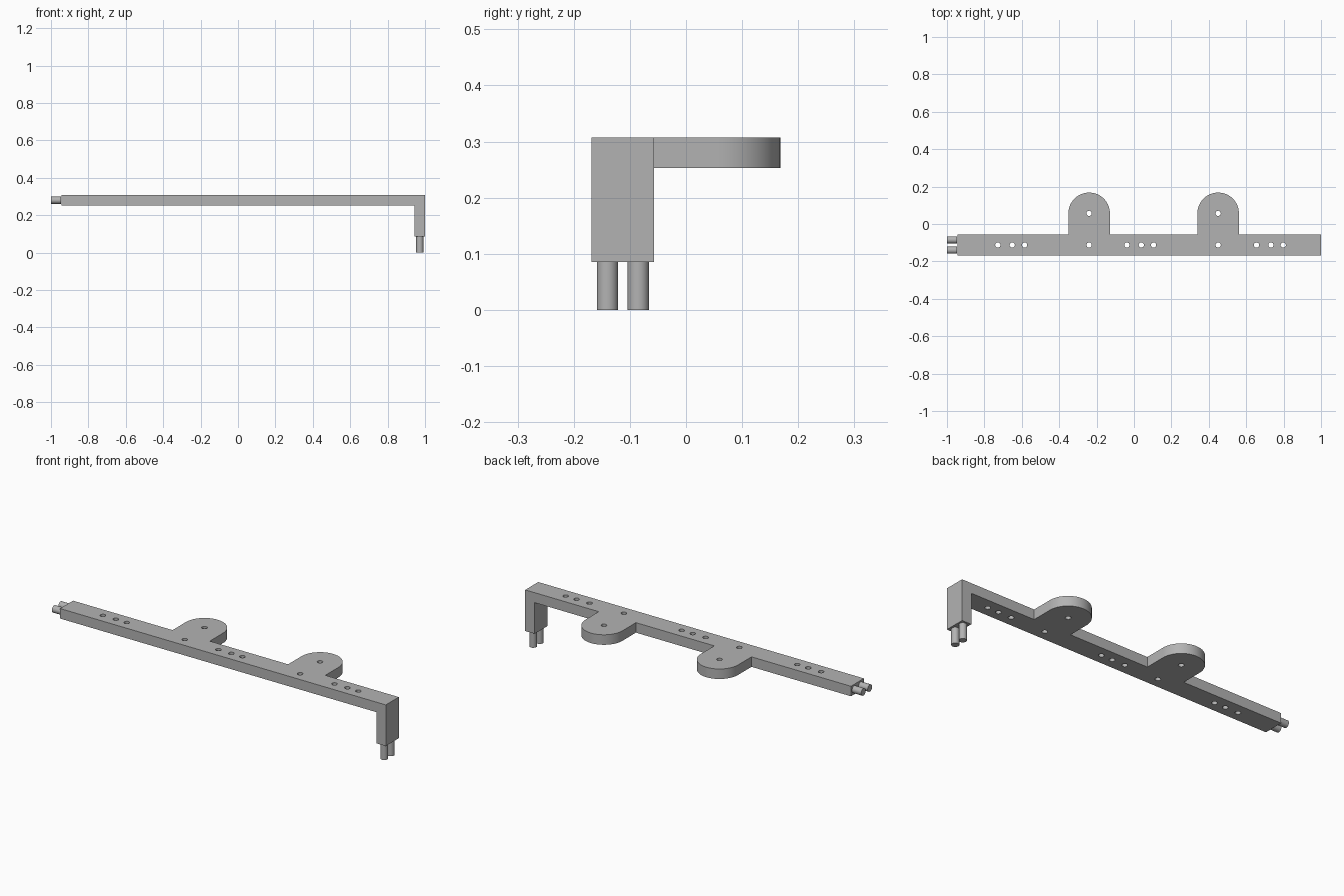
import bpy, bmesh
from math import pi, radians, cos, sin
from mathutils import Matrix, Vector

cube = bpy.data.objects.get("Cube")
if cube:
    bpy.data.objects.remove(cube, do_unlink=True)

grey = bpy.data.materials.new("plain grey")
grey.use_nodes = True
colour = (0.45, 0.45, 0.45, 1)
grey.diffuse_color = colour
grey.node_tree.nodes["Principled BSDF"].inputs["Base Color"].default_value = colour

FRONT, BACK = -0.168, -0.057
BOTTOM, TOP = 0.253, 0.307
LEFT_END, RIGHT_END = 1.0, -0.945
LEG_X, LEG_Z = 0.944, 0.085
TAB_R, TAB_Y = 0.111, 0.057
TABS = (-0.24, 0.45)
MID_Y = (FRONT + BACK) / 2


def finish(name, bm):
    bmesh.ops.recalc_face_normals(bm, faces=bm.faces)
    mesh = bpy.data.meshes.new(name)
    bm.to_mesh(mesh)
    bm.free()
    mesh.materials.append(grey)
    obj = bpy.data.objects.new(name, mesh)
    bpy.context.collection.objects.link(obj)
    return obj


def prism(name, points, direction):
    """Extrude a closed outline along a direction."""
    bm = bmesh.new()
    face = bm.faces.new([bm.verts.new(p) for p in points])
    out = bmesh.ops.extrude_face_region(bm, geom=[face])
    verts = [v for v in out["geom"] if isinstance(v, bmesh.types.BMVert)]
    bmesh.ops.translate(bm, verts=verts, vec=Vector(direction))
    return finish(name, bm)


def add_rod(bm, centre, radius, length, axis="Z"):
    turn = Matrix.Rotation(pi / 2, 4, "Y") if axis == "X" else Matrix()
    bmesh.ops.create_cone(bm, cap_ends=True, segments=32, radius1=radius, radius2=radius,
                          depth=length, matrix=Matrix.Translation(centre) @ turn)


def smooth(obj):
    bpy.ops.object.select_all(action="DESELECT")
    obj.select_set(True)
    bpy.context.view_layer.objects.active = obj
    bpy.ops.object.shade_smooth_by_angle(angle=radians(30))


def boolean(obj, other, operation):
    mod = obj.modifiers.new(other.name, "BOOLEAN")
    mod.operation, mod.solver, mod.object = operation, "EXACT", other
    bpy.context.view_layer.objects.active = obj
    bpy.ops.object.modifier_apply(modifier=mod.name)
    bpy.data.objects.remove(other, do_unlink=True)


# Bar with a downturned end
profile = [(RIGHT_END, TOP), (RIGHT_END, BOTTOM), (LEG_X, BOTTOM),
           (LEG_X, LEG_Z), (LEFT_END, LEG_Z), (LEFT_END, TOP)]
bar = prism("bar", [(x, FRONT, z) for x, z in profile], (0, BACK - FRONT, 0))

# Rounded mounting tabs, joined into the bar
for cx in TABS:
    arc = [(cx + TAB_R * cos(pi * i / 32), TAB_Y + TAB_R * sin(pi * i / 32), BOTTOM)
           for i in range(33)]
    base = [(cx - TAB_R, MID_Y, BOTTOM), (cx + TAB_R, MID_Y, BOTTOM)]
    boolean(bar, prism("tab", arc + base, (0, 0, TOP - BOTTOM)), "UNION")

# Drilled holes: one pair per tab and three groups of three along the bar
holes = [(cx, y) for cx in TABS for y in (TAB_Y, MID_Y)]
holes += [(start + step, MID_Y) for start in (-0.728, -0.038, 0.655)
          for step in (0, 0.077, 0.143)]
bm = bmesh.new()
for x, y in holes:
    add_rod(bm, (x, y, (BOTTOM + TOP) / 2), 0.014, 0.1)
boolean(bar, finish("drill", bm), "DIFFERENCE")
smooth(bar)

# Paired plug pins at both ends
PIN_R = 0.019
for side, y in (("front", MID_Y - 0.0275), ("back", MID_Y + 0.0275)):
    bm = bmesh.new()
    add_rod(bm, ((LEG_X + LEFT_END) / 2, y, LEG_Z / 2), PIN_R, LEG_Z)
    smooth(finish(side + "_leg_pin", bm))
    bm = bmesh.new()
    add_rod(bm, ((RIGHT_END - 1) / 2, y, (BOTTOM + TOP) / 2), PIN_R, RIGHT_END + 1, "X")
    smooth(finish(side + "_end_pin", bm))
